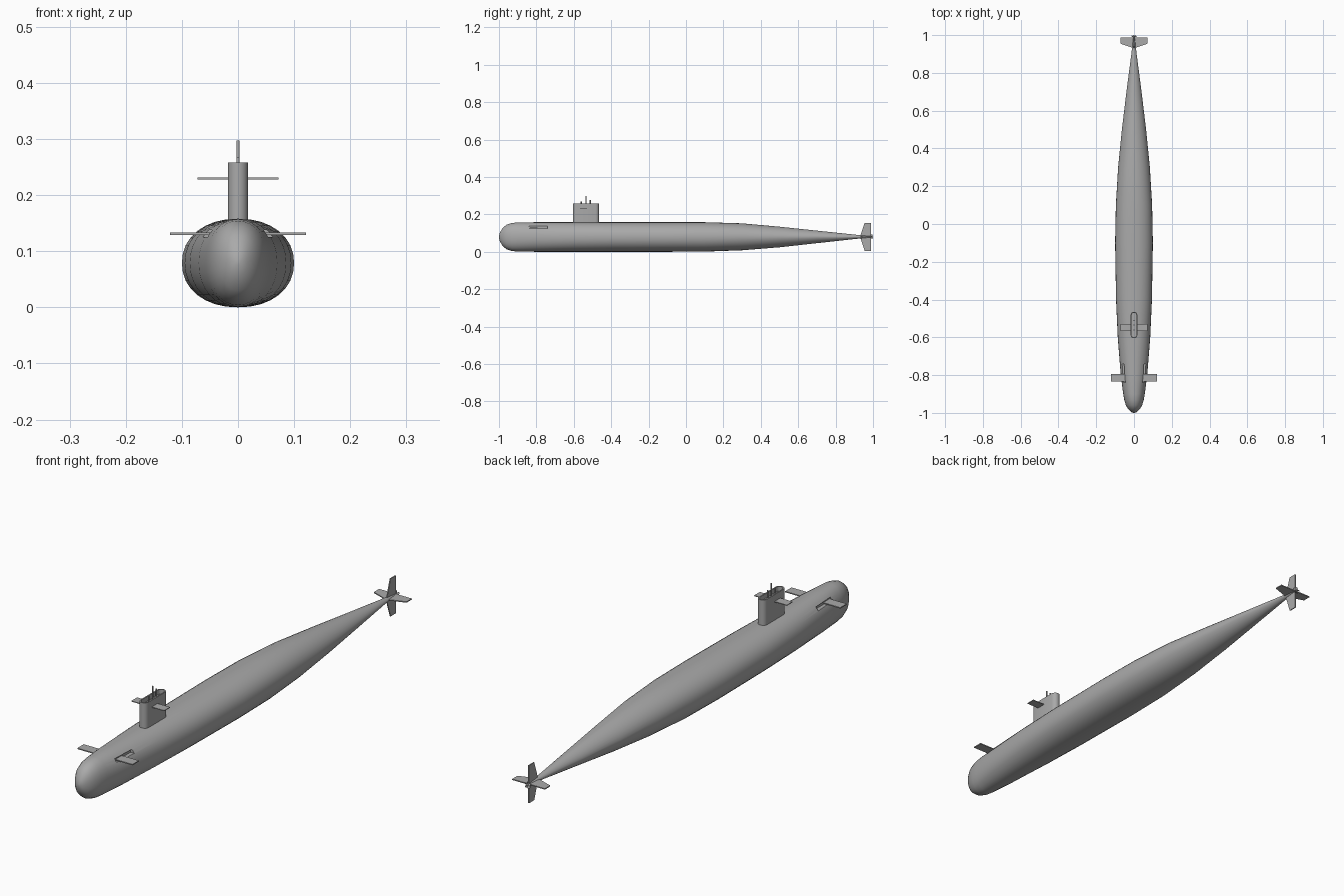
import bpy, bmesh, math
from mathutils import Vector

if "Cube" in bpy.data.objects:
    bpy.data.objects.remove(bpy.data.objects["Cube"], do_unlink=True)

grey = bpy.data.materials.new("hull grey")
grey.use_nodes = True
grey.diffuse_color = (0.4, 0.4, 0.4, 1)
grey.node_tree.nodes["Principled BSDF"].inputs["Base Color"].default_value = (0.4, 0.4, 0.4, 1)


def loft(name, rings, smooth=None):
    """Skin a list of equal-length rings and cap both ends."""
    bm = bmesh.new()
    rows = [[bm.verts.new(p) for p in ring] for ring in rings]
    n = len(rows[0])
    for a, b in zip(rows, rows[1:]):
        for i in range(n):
            bm.faces.new((a[i], a[(i + 1) % n], b[(i + 1) % n], b[i]))
    bm.faces.new(rows[0])
    bm.faces.new(rows[-1])
    bmesh.ops.recalc_face_normals(bm, faces=bm.faces)
    me = bpy.data.meshes.new(name)
    bm.to_mesh(me)
    bm.free()
    ob = bpy.data.objects.new(name, me)
    bpy.context.collection.objects.link(ob)
    me.materials.append(grey)
    if smooth:
        shade(ob, smooth)
    return ob


def shade(ob, degrees):
    bpy.ops.object.select_all(action='DESELECT')
    ob.select_set(True)
    bpy.context.view_layer.objects.active = ob
    bpy.ops.object.shade_smooth_by_angle(angle=math.radians(degrees))


def cut(ob, cutter):
    """Subtract the cutter and remove it."""
    bpy.context.view_layer.objects.active = ob
    mod = ob.modifiers.new("cut", 'BOOLEAN')
    mod.operation, mod.solver, mod.object = 'DIFFERENCE', 'EXACT', cutter
    bpy.ops.object.modifier_apply(modifier=mod.name)
    bpy.data.objects.remove(cutter, do_unlink=True)


def plate(name, outline, axis, thick):
    """Extrude an outline of 3D points along an axis, centred."""
    half = Vector(axis) * thick / 2
    return loft(name, [[Vector(p) + half * s for p in outline] for s in (-1, 1)])


def box(name, x0, x1, y0, y1, z0, z1):
    z = (z0 + z1) / 2
    return plate(name, [(x0, y0, z), (x1, y0, z), (x1, y1, z), (x0, y1, z)], (0, 0, 1), z1 - z0)


def stadium(y0, y1, r, z, steps=8):
    pts = []
    for yc, start in ((y1 - r, 0), (y0 + r, math.pi)):
        for i in range(steps + 1):
            a = start + math.pi * i / steps
            pts.append((r * math.cos(a), yc + r * math.sin(a), z))
    return pts


def rod(name, x, y, z0, z1, r):
    turn = [math.tau * i / 10 for i in range(10)]
    return loft(name, [[(x + r * math.cos(a), y + r * math.sin(a), z) for a in turn]
                       for z in (z0, z1)], 40)


# Hull stations: y, half width, bottom, top
stations = [
    (-1, .004, .075, .085), (-.995, .016, .055, .103), (-.98, .031, .03, .128),
    (-.96, .043, .014, .144), (-.93, .052, .004, .154), (-.9, .057, .001, .157),
    (-.8, .07, 0, .158), (-.6, .086, 0, .158), (-.4, .095, 0, .158),
    (-.1, .1, 0, .158), (.1, .096, .001, .158), (.3, .084, .008, .152),
    (.5, .064, .024, .134), (.7, .04, .046, .113), (.9, .014, .068, .092),
    (.99, .004, .077, .083)]


def hull_ring(y, w, lo, hi, sides=32):
    # The section tightens toward a lens shape at the stern
    power = 2 / (2.15 - .4 * max(0, min(1, (y - .1) / .5)))
    ring = []
    for i in range(sides):
        a = math.tau * i / sides
        c, s = math.cos(a), math.sin(a)
        ring.append((w * math.copysign(abs(c) ** power, c), y,
                     (lo + hi) / 2 + (hi - lo) / 2 * math.copysign(abs(s) ** power, s)))
    return ring


hull = loft("hull", [hull_ring(*s) for s in stations])

# Bow plane slots and planes
for side, label in ((1, "left"), (-1, "right")):
    cut(hull, box("slot_cutter", side * .046, side * .1, -.84, -.74, .125, .138))
    box(label + "_bow_plane", side * .04, side * .121, -.835, -.795, .129, .133)
shade(hull, 35)

# Sail with an open well in its top
sail = loft("sail", [stadium(-.605, -.465, .018, z) for z in (.14, .258)])
cut(sail, loft("well_cutter", [stadium(-.6, -.47, .013, z) for z in (.24, .3)]))
shade(sail, 35)
for side, label in ((1, "left"), (-1, "right")):
    box(label + "_sail_plane", side * .016, side * .072, -.566, -.53, .228, .231)

# Masts
for name, y, top, r in (("periscope", -.535, .297, .003), ("radio_mast", -.56, .268, .003),
                        ("snorkel", -.512, .278, .003)):
    rod(name, 0, y, .235, top, r)

# Stern fins: tapered plates around the tail
mid = .08
for name, dx, dz in (("left_stern_plane", 1, 0), ("right_stern_plane", -1, 0),
                     ("upper_rudder", 0, 1), ("lower_rudder", 0, -1)):
    reach = .072 if dx else .075
    outline = [(dx * d, y, mid + dz * d) for d, y in
               ((0, .93), (reach, .955), (reach, .988), (0, .988))]
    plate(name, outline, (abs(dz), 0, abs(dx)), .004)

# Propeller: hub and raked blades
hub_turn = [math.tau * i / 12 for i in range(12)]
loft("propeller_hub", [[(r * math.cos(a), y, mid + r * math.sin(a)) for a in hub_turn]
                       for y, r in ((.985, .004), (.996, .004), (1, .002))], 40)
for i in range(5):
    a = math.tau * i / 5 + math.pi / 2
    out = Vector((math.cos(a), 0, math.sin(a)))
    across = Vector((-math.sin(a), 0, math.cos(a)))
    outline = [Vector((0, .994, mid)) + out * d + across * w + Vector((0, w * .6, 0))
               for d, w in ((.002, -.002), (.011, -.005), (.015, 0), (.011, .005), (.002, .002))]
    plate("propeller_blade", outline, (0, 1, 0), .001)
